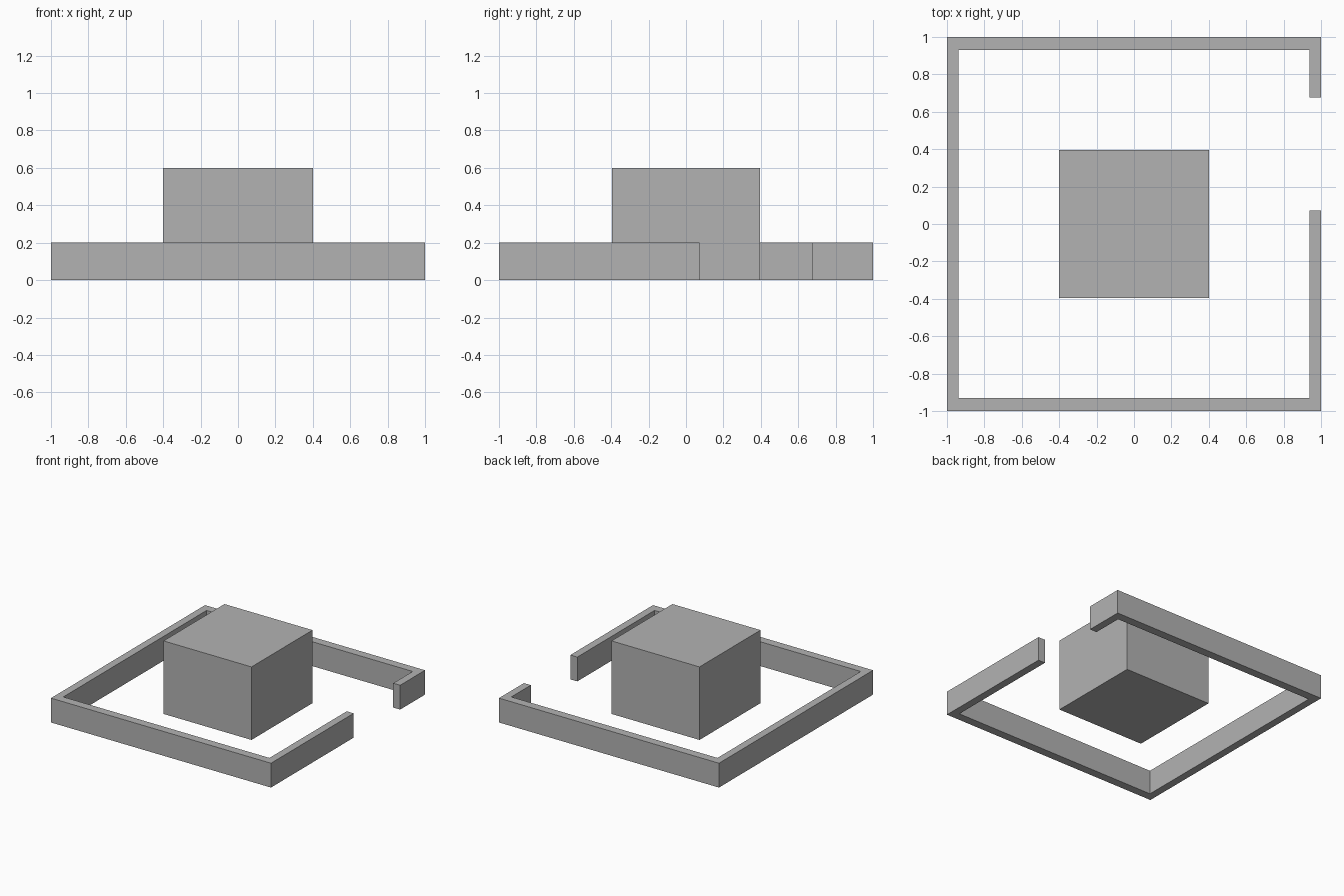
import bpy
import bmesh

default = bpy.data.objects.get("Cube")
if default:
    bpy.data.objects.remove(default, do_unlink=True)

# Single plain grey
grey = bpy.data.materials.new("plain_grey")
grey.use_nodes = True
colour = (0.45, 0.45, 0.45, 1)
grey.diffuse_color = colour
grey.node_tree.nodes["Principled BSDF"].inputs["Base Color"].default_value = colour


def extrude_plan(name, outline, height):
    """Extrude a counter-clockwise ground outline upwards into a flat-shaded solid."""
    bm = bmesh.new()
    base = bm.faces.new([bm.verts.new((x, y, 0)) for x, y in outline])
    top = bmesh.ops.extrude_face_region(bm, geom=[base], use_keep_orig=True)["geom"]
    moved = [g for g in top if isinstance(g, bmesh.types.BMVert)]
    bmesh.ops.translate(bm, verts=moved, vec=(0, 0, height))
    bmesh.ops.recalc_face_normals(bm, faces=bm.faces)
    mesh = bpy.data.meshes.new(name)
    bm.to_mesh(mesh)
    bm.free()
    mesh.materials.append(grey)
    obj = bpy.data.objects.new(name, mesh)
    bpy.context.collection.objects.link(obj)
    return obj


# Central building block
hx, hy = 0.4, 0.396
extrude_plan("building", [(-hx, -hy), (hx, -hy), (hx, hy), (-hx, hy)], 0.6)

# Enclosing wall, one continuous run with a gateway on the left (+x) side
ix, iy = 0.937, 0.93
gate_front, gate_back = 0.073, 0.677
wall = [
    (1, gate_back), (1, 1), (-1, 1), (-1, -1), (1, -1), (1, gate_front),
    (ix, gate_front), (ix, -iy), (-ix, -iy), (-ix, iy), (ix, iy), (ix, gate_back),
]
extrude_plan("perimeter_wall", wall, 0.2)
